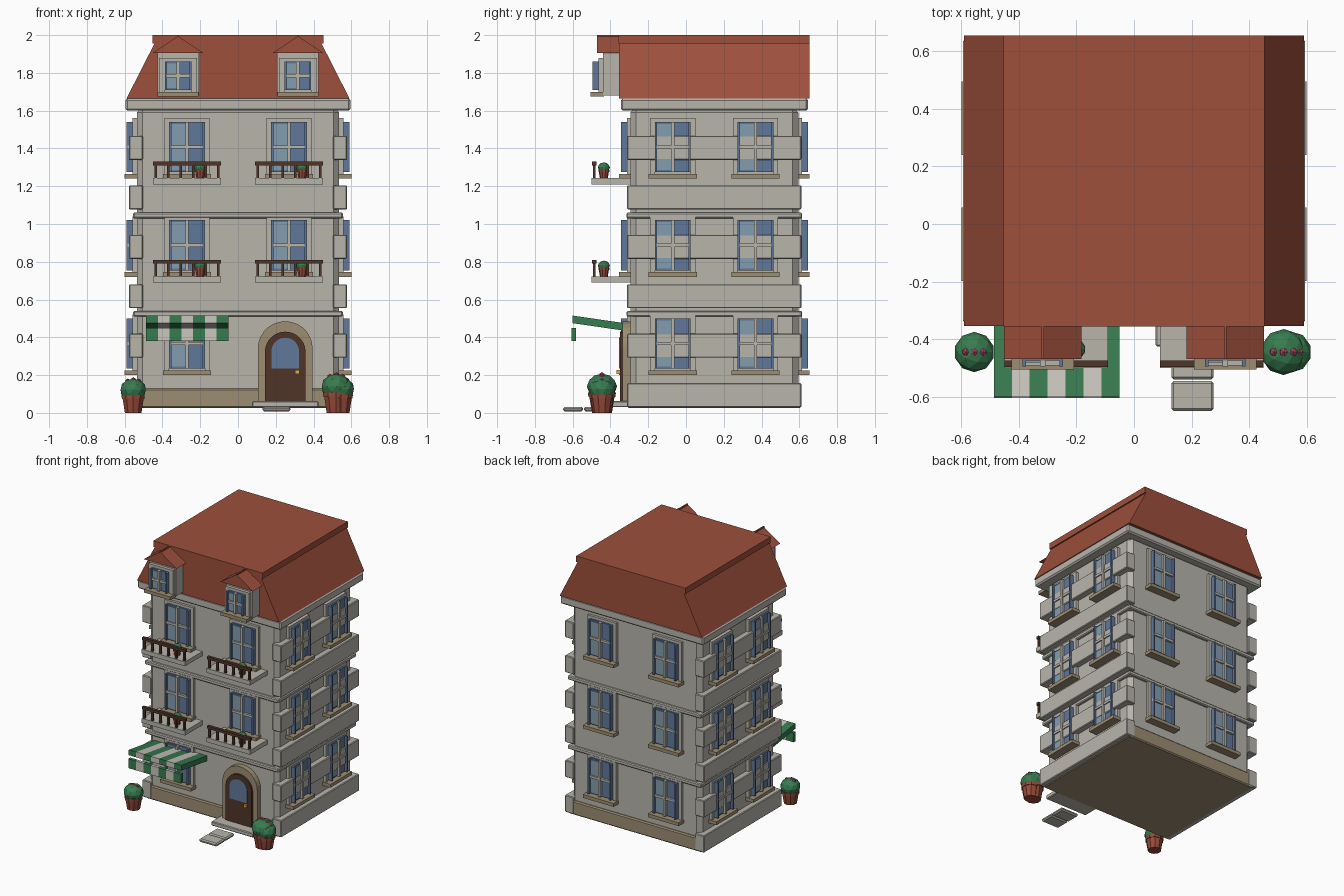
import bpy, bmesh, math
from mathutils import Matrix, Vector

if "Cube" in bpy.data.objects:
    bpy.data.objects.remove(bpy.data.objects["Cube"])

COL = dict(stone=(.48, .46, .41), tan=(.34, .27, .17), roof=(.34, .08, .045), dark_glass=(.12, .19, .32),
           light_glass=(.23, .34, .43), green=(.04, .2, .08), white=(.6, .57, .52), wood=(.08, .035, .022),
           clay=(.3, .07, .04), pink=(.5, .07, .15), brass=(.7, .45, .05))
MAT = {}
for k, c in COL.items():
    MAT[k] = bpy.data.materials.new(k)
    MAT[k].diffuse_color = (*c, 1)


def finish(name, bm, mats, bevel=0):
    bmesh.ops.recalc_face_normals(bm, faces=bm.faces)
    me = bpy.data.meshes.new(name)
    bm.to_mesh(me)
    bm.free()
    for m in mats:
        me.materials.append(MAT[m])
    ob = bpy.data.objects.new(name, me)
    bpy.context.collection.objects.link(ob)
    if bevel:
        b = ob.modifiers.new("bevel", 'BEVEL')
        b.width, b.segments = bevel, 1
    return ob


def boxes(name, pieces, mtx=None, bevel=0):
    """One object from boxes given as (material, x0, x1, y0, y1, z0, z1)."""
    bm = bmesh.new()
    mats = sorted({p[0] for p in pieces})
    for mat, x0, x1, y0, y1, z0, z1 in pieces:
        m = Matrix.Translation(((x0 + x1) / 2, (y0 + y1) / 2, (z0 + z1) / 2)) @ \
            Matrix.Diagonal((x1 - x0, y1 - y0, z1 - z0, 1))
        r = bmesh.ops.create_cube(bm, size=1, matrix=(mtx or Matrix()) @ m)
        for f in {f for v in r['verts'] for f in v.link_faces}:
            f.material_index = mats.index(mat)
    return finish(name, bm, mats, bevel)


def prism(name, mat, pts, y0, y1):
    """Extrude an xz profile along y."""
    bm = bmesh.new()
    f = bm.faces.new([bm.verts.new((x, y0, z)) for x, z in pts])
    r = bmesh.ops.extrude_face_region(bm, geom=[f])
    bmesh.ops.translate(bm, vec=(0, y1 - y0, 0), verts=[v for v in r['geom'] if isinstance(v, bmesh.types.BMVert)])
    return finish(name, bm, [mat])


def window(name, mtx, w=.19, h=.265, frame=.025, back=0):
    """Window facing -y; origin at bottom centre of the glass on the wall."""
    a, f = w / 2, frame
    b = a + f
    bar = .009
    boxes(name, [
        ('stone', -b, -a, -.018, .02 + back, -f, h + .02), ('stone', a, b, -.018, .02 + back, -f, h + .02),
        ('stone', -a, a, -.018, .02 + back, h, h + .02),
        ('dark_glass', -a, a, -.03, .02, 0, h),
        ('light_glass', -a + .01, -bar, -.036, -.03, .01, h - .01),
        ('stone', -bar, bar, -.05, -.03, 0, h), ('stone', -a, a, -.046, -.03, h * .5 - bar, h * .5 + bar),
        ('dark_glass', -a, -a + .012, -.05, -.03, 0, h), ('dark_glass', a - .012, a, -.05, -.03, 0, h),
        ('tan', -b - .008, b + .008, -.06, .01, -.035, -.01)], mtx)


def planter(name, x, y, z, s, flowers=False):
    """Tapered clay pot with a low-poly shrub; s is the shrub radius."""
    bm = bmesh.new()

    def tag(r, i):
        for f in {f for v in r['verts'] for f in v.link_faces}:
            f.material_index = i
    for r1, r2, z0, z1 in ((.66, .84, 0, 1.1), (.9, .92, 1.05, 1.35)):
        tag(bmesh.ops.create_cone(bm, cap_ends=True, segments=10, radius1=r1 * s, radius2=r2 * s, depth=(z1 - z0) * s,
                                  matrix=Matrix.Translation((x, y, z + (z0 + z1) / 2 * s))), 0)
    tag(bmesh.ops.create_icosphere(bm, subdivisions=2, radius=s, matrix=Matrix.Translation((x, y, z + 1.75 * s)) @
                                   Matrix.Diagonal((1, 1, .85, 1))), 1)
    if flowers:
        for i in (-1, 0, 1):
            tag(bmesh.ops.create_icosphere(bm, subdivisions=1, radius=.2 * s, matrix=Matrix.Translation(
                (x + .42 * s * i, y, z + (2.5 - .1 * abs(i)) * s))), 2)
    finish(name, bm, ['clay', 'green', 'pink'])


CY = .15      # centre of the building in depth
FLOOR = .52   # storey height

# Walls, plinth, string courses, cornice
boxes("walls", [('stone', -.535, .535, -.295, .595, .03, 1.62)], bevel=.03)
boxes("plinth", [('tan', -.55, .55, -.31, .61, .025, .13)], bevel=.008)
for z in (.51, 1.03):
    boxes("string_course", [('stone', -.555, .555, -.315, .615, z, z + .03)], bevel=.006)
boxes("cornice", [('stone', -.595, .595, -.345, .645, 1.6, 1.665)], bevel=.01)

# Corner block bands running along both sides
for i in range(6):
    z = .03 + .262 * i
    for s in (-1, 1):
        x0, x1 = sorted((s * .503, s * .578))
        boxes("corner_blocks", [('stone', x0, x1, -.312, .612, z, z + .127)], bevel=.005)

# Mansard roof and its top slab
prism("mansard_roof", 'roof', [(-.59, 1.665), (.59, 1.665), (.44, 1.96), (-.44, 1.96)], -.355, .655)
boxes("roof_slab", [('roof', -.453, .453, -.357, .655, 1.955, 2)])

# Windows on every side, storey by storey
for fl in range(3):
    z = .235 + FLOOR * fl
    for x in (-.27, .27):
        if fl or x < 0:
            window("front_window", Matrix.Translation((x, -.295, z)))
        window("back_window", Matrix.Translation((x, .595, z)) @ Matrix.Rotation(math.pi, 4, 'Z'))
    for y in (-.07, .368):
        for s in (-1, 1):
            window("side_window", Matrix.Translation((s * .54, y, z)) @ Matrix.Rotation(s * math.pi / 2, 4, 'Z'))

# Balconies with railings and small planters
for z in (.69, .69 + FLOOR):
    for x in (-.27, .27):
        p = [('stone', x - .18, x + .18, -.5, -.28, z, z + .033),
             ('wood', x - .18, x + .18, -.497, -.475, z + .1, z + .12)]
        for i in range(6):
            c = x - .165 + .066 * i
            p.append(('wood', c - .007, c + .007, -.493, -.479, z + .03, z + .105))
        boxes("balcony", p)
        planter("balcony_planter", x + .07, -.435, z + .033, .032)

# Dormers
for x in (-.317, .317):
    boxes("dormer", [('stone', x - .11, x + .11, -.44, -.3, 1.68, 1.905)])
    prism("dormer_roof", 'roof', [(x - .135, 1.905), (x + .135, 1.905), (x, 1.995)], -.47, -.34)
    boxes("dormer_ridge", [('roof', x - .005, x + .005, -.47, -.285, 1.985, 2)])
    window("dormer_window", Matrix.Translation((x, -.445, 1.71)), .14, .15, .03)

# Striped awning, rising outward, with hanging valance
for i in range(7):
    x0 = -.487 + i * .0623
    m = 'white' if i % 2 else 'green'
    ob = boxes("awning_stripe", [(m, x0, x0 + .0623, -.6, -.29, .43, .47)])
    for v in ob.data.vertices:
        if v.co.y < -.5:
            v.co.z += .045
    boxes("awning_valance", [(m, x0, x0 + .0623, -.605, -.582, .38, .45)])


# Arched door with surround, glazing and handle
def arch(cx, r, z0, zs, n=14):
    return [(cx - r, z0), (cx + r, z0)] + [(cx + r * math.cos(math.pi * i / n), zs + r * math.sin(math.pi * i / n))
                                           for i in range(n + 1)]


prism("door_surround", 'tan', arch(.25, .145, .055, .34), -.335, -.28)
prism("door", 'wood', arch(.25, .108, .06, .322), -.35, -.3)
prism("door_glass", 'dark_glass', arch(.25, .073, .235, .325), -.354, -.32)
boxes("door_handle", [('brass', .303, .325, -.368, -.345, .205, .227)])

# Doorstep and path stones
boxes("doorstep", [('stone', .075, .425, -.425, -.28, .03, .062)], bevel=.005)
for y in (-.65, -.54):
    boxes("path_stone", [('stone', .13, .277, y, y + .104, .008, .032)], bevel=.008)

# Large planters by the front corners
planter("planter_left", -.555, -.445, 0, .07, True)
planter("planter_right", .52, -.445, 0, .08, True)
planter("planter_right_second", .545, -.445, 0, .072, True)

for m in bpy.data.materials:
    if m.users and not m.is_grease_pencil:
        m.use_nodes = True
        m.node_tree.nodes["Principled BSDF"].inputs["Base Color"].default_value = m.diffuse_color
